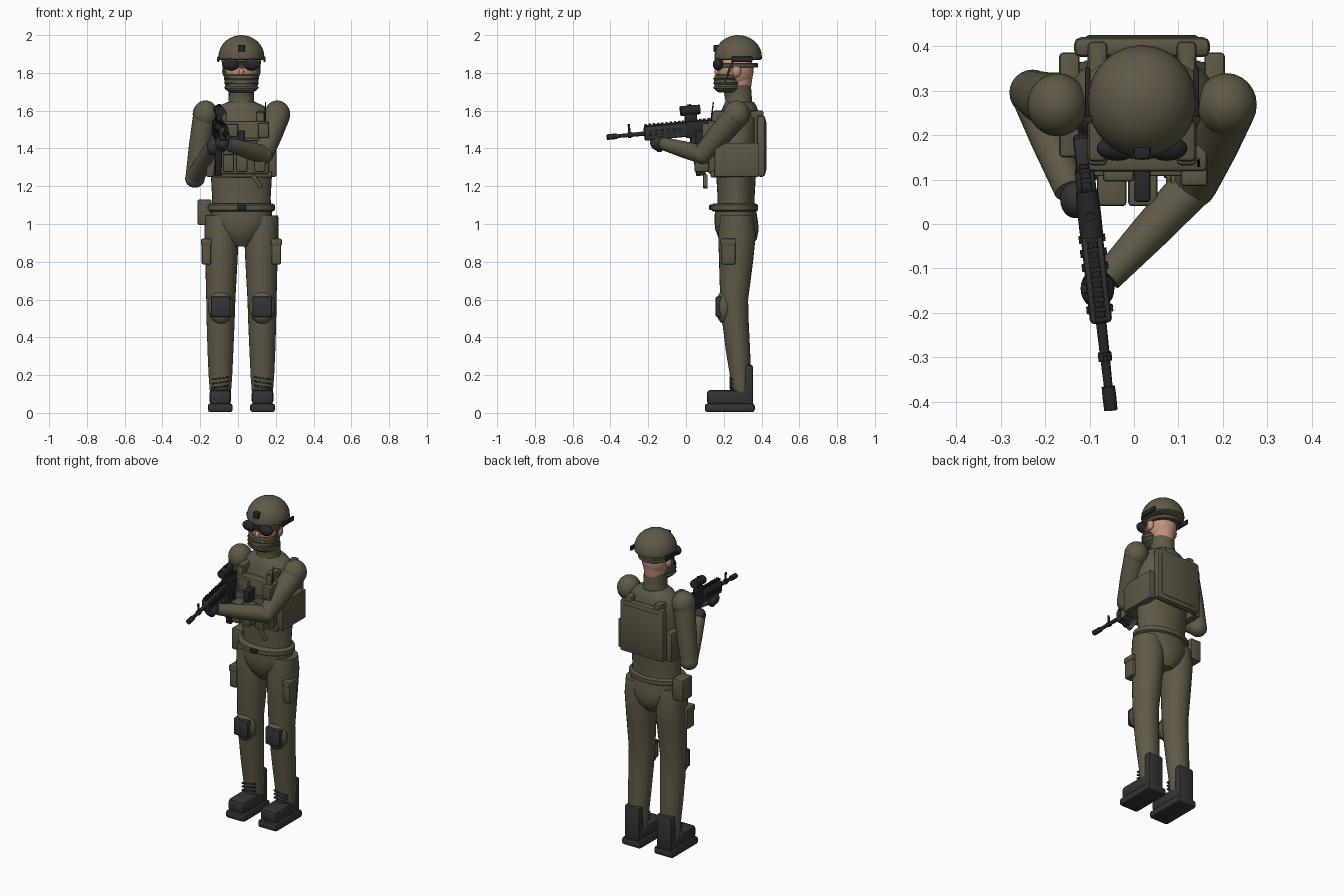
import bpy, bmesh, math
from mathutils import Vector, Matrix

CX = 0.018  # body centre line


def material(name, rgb):
    m = bpy.data.materials.new(name)
    m.diffuse_color = (*rgb, 1)
    return m


OLIVE = material("olive cloth", (0.115, 0.099, 0.062))
GEAR = material("olive gear", (0.107, 0.093, 0.058))
DARK = material("dark rubber", (0.034, 0.034, 0.035))
BLACK = material("black metal", (0.021, 0.021, 0.023))
SKIN = material("skin", (0.52, 0.29, 0.2))


def finish(name, bm, mat, matrix=None):
    if matrix:
        bm.transform(matrix)
    bmesh.ops.recalc_face_normals(bm, faces=bm.faces)
    me = bpy.data.meshes.new(name)
    bm.to_mesh(me)
    bm.free()
    me.materials.append(mat)
    ob = bpy.data.objects.new(name, me)
    bpy.context.collection.objects.link(ob)
    return ob


def box(name, x, y, z, mat, bevel=0.006, rot=None, matrix=None):
    """Bevelled box from (min, max) ranges; rot turns it about its centre."""
    bm = bmesh.new()
    bmesh.ops.create_cube(bm, size=1)
    size = [b - a for a, b in (x, y, z)]
    bmesh.ops.scale(bm, vec=size, verts=bm.verts)
    if bevel:
        bmesh.ops.bevel(bm, geom=bm.edges[:], offset=min(bevel, min(size) * 0.4),
                        segments=2, profile=0.5, affect='EDGES')
    if rot:
        bm.transform(rot)
    bm.transform(Matrix.Translation([(a + b) / 2 for a, b in (x, y, z)]))
    return finish(name, bm, mat, matrix)


def ball(name, c, r, mat):
    bm = bmesh.new()
    bmesh.ops.create_uvsphere(bm, u_segments=24, v_segments=14, radius=1)
    bmesh.ops.scale(bm, vec=r, verts=bm.verts)
    bm.transform(Matrix.Translation(c))
    return finish(name, bm, mat)


def loft(name, secs, mat, n=28, matrix=None):
    """Stack of horizontal ellipses (x, y, z, rx, ry), capped."""
    bm = bmesh.new()
    rings = []
    for x, y, z, rx, ry in secs:
        rings.append([bm.verts.new((x + rx * math.cos(a), y + ry * math.sin(a), z))
                      for a in (2 * math.pi * i / n for i in range(n))])
    for p, q in zip(rings, rings[1:]):
        for i in range(n):
            j = (i + 1) % n
            bm.faces.new((p[i], p[j], q[j], q[i]))
    bm.faces.new(rings[0])
    bm.faces.new(rings[-1])
    return finish(name, bm, mat, matrix)


def rod(name, a, b, r1, r2, mat, n=20, matrix=None):
    a, b = Vector(a), Vector(b)
    d = b - a
    m = Matrix.Translation(a) @ d.to_track_quat('Z', 'Y').to_matrix().to_4x4()
    if matrix:
        m = matrix @ m
    L = d.length
    mid = (r1 + r2) / 2 * 1.04
    return loft(name, [(0, 0, 0, r1, r1), (0, 0, L / 2, mid, mid), (0, 0, L, r2, r2)], mat, n, m)


# head, ears, neck and face cover
ball("head", (CX, 0.262, 1.815), (0.084, 0.096, 0.105), SKIN)
loft("nape", [(CX, 0.275, 1.69, 0.06, 0.065), (CX, 0.275, 1.8, 0.07, 0.08)], SKIN)
loft("neck_gaiter", [(CX, 0.28, 1.6, 0.085, 0.085), (CX, 0.28, 1.65, 0.068, 0.07),
                     (CX, 0.275, 1.69, 0.067, 0.072), (CX, 0.268, 1.735, 0.07, 0.076)], OLIVE)
loft("face_mask", [(CX, 0.235, 1.695, 0.06, 0.06), (CX, 0.225, 1.71, 0.083, 0.072),
                   (CX, 0.222, 1.75, 0.089, 0.074), (CX, 0.222, 1.785, 0.087, 0.07),
                   (CX, 0.222, 1.792, 0.08, 0.062)], OLIVE)
for i in range(3):
    z = 1.715 + i * 0.024
    loft("mask_fold", [(CX, 0.222, z, 0.087, 0.074), (CX, 0.222, z + 0.006, 0.093, 0.078),
                       (CX, 0.222, z + 0.012, 0.087, 0.074)], OLIVE)
ball("nose", (CX, 0.168, 1.805), (0.014, 0.018, 0.02), SKIN)

# helmet and its fittings
dome = [(CX, 0.276, 1.868, 0.112, 0.116), (CX, 0.276, 1.874, 0.12, 0.125)]
dome += [(CX, 0.276, 1.884 + 0.116 * math.sin(t), 0.122 * math.cos(t), 0.126 * math.cos(t))
         for t in (math.radians(a) for a in (0, 12, 24, 36, 48, 60, 72, 82, 88))]
loft("helmet", dome, OLIVE, 32)
box("helmet_mount", (CX - 0.019, CX + 0.019), (0.146, 0.185), (1.91, 1.948), BLACK)
loft("goggle_strap", [(CX, 0.27, 1.828, 0.094, 0.106), (CX, 0.27, 1.832, 0.099, 0.111),
                      (CX, 0.27, 1.848, 0.099, 0.111), (CX, 0.27, 1.852, 0.094, 0.106)], GEAR)
box("goggle_bridge", (CX - 0.05, CX + 0.05), (0.155, 0.18), (1.838, 1.862), BLACK)
for s in (-1, 1):
    ball("ear", (CX + s * 0.086, 0.268, 1.81), (0.016, 0.024, 0.032), SKIN)
    ball("goggle_lens", (CX + s * 0.056, 0.17, 1.845), (0.046, 0.028, 0.032), BLACK)
    box("helmet_rail", (CX + s * 0.122 - 0.006, CX + s * 0.122 + 0.006), (0.24, 0.352),
        (1.858, 1.886), BLACK, 0.004)
    rod("chin_strap", (CX + s * 0.1, 0.25, 1.87), (CX + s * 0.082, 0.2, 1.74), 0.006, 0.006, GEAR, 8)

# torso, pelvis and belt
loft("torso", [(CX, 0.265, 1.06, 0.158, 0.1), (CX, 0.265, 1.14, 0.155, 0.098),
               (CX, 0.265, 1.26, 0.162, 0.105), (CX, 0.27, 1.42, 0.17, 0.115),
               (CX, 0.28, 1.53, 0.168, 0.112), (CX, 0.285, 1.59, 0.15, 0.1),
               (CX, 0.285, 1.625, 0.12, 0.088), (CX, 0.285, 1.645, 0.075, 0.075)], OLIVE, 32)
loft("pelvis", [(CX, 0.262, 1.08, 0.16, 0.108), (CX, 0.265, 1.02, 0.165, 0.115),
                (CX, 0.27, 0.97, 0.145, 0.115), (CX, 0.275, 0.92, 0.1, 0.1),
                (CX, 0.275, 0.88, 0.05, 0.065)], OLIVE)
loft("belt", [(CX, 0.257, 1.066, 0.165, 0.112), (CX, 0.257, 1.074, 0.178, 0.125),
              (CX, 0.257, 1.1, 0.178, 0.125), (CX, 0.257, 1.108, 0.165, 0.112)], GEAR, 32)
box("buckle", (CX - 0.024, CX + 0.024), (0.122, 0.14), (1.073, 1.102), BLACK)
box("hip_pouch", (-0.215, -0.14), (0.24, 0.34), (0.995, 1.13), GEAR, 0.01)

# legs, knee pads, pockets and boots
for s in (-1, 1):
    def X(d):
        return CX + s * d

    def span(a, b):
        return tuple(sorted((X(a), X(b))))

    loft("leg", [(X(0.104), 0.268, 1.045, 0.091, 0.085), (X(0.105), 0.27, 0.95, 0.091, 0.1),
                 (X(0.106), 0.265, 0.8, 0.085, 0.09), (X(0.109), 0.255, 0.6, 0.077, 0.074),
                 (X(0.11), 0.262, 0.48, 0.074, 0.07), (X(0.111), 0.276, 0.32, 0.068, 0.064),
                 (X(0.111), 0.288, 0.19, 0.062, 0.054), (X(0.111), 0.29, 0.1, 0.055, 0.05)], OLIVE)
    ball("knee_cushion", (X(0.109), 0.205, 0.56), (0.068, 0.048, 0.09), OLIVE)
    box("knee_plate", span(0.058, 0.162), (0.155, 0.2), (0.508, 0.617), DARK, 0.012)
    box("thigh_pocket", span(0.16, 0.21), (0.187, 0.262), (0.785, 0.918), GEAR, 0.01)
    box("pocket_flap", span(0.157, 0.214), (0.183, 0.266), (0.885, 0.922), GEAR, 0.008)
    box("boot_sole", span(0.046, 0.178), (0.1, 0.364), (0.004, 0.05), DARK, 0.014)
    box("boot_foot", span(0.054, 0.17), (0.11, 0.33), (0.045, 0.122), DARK, 0.02)
    box("boot_shaft", span(0.06, 0.164), (0.298, 0.355), (0.04, 0.255), DARK, 0.012)
    loft("boot_ankle", [(X(0.111), 0.285, 0.1, 0.056, 0.056), (X(0.111), 0.29, 0.15, 0.054, 0.052)], DARK)
    for i in range(3):
        z = 0.135 + i * 0.022
        box("lace", span(0.065, 0.157), (0.23, 0.25), (z, z + 0.008), DARK, 0.003,
            Matrix.Rotation(s * 0.15, 4, 'Y'))
    # side armour, shoulder straps, pack sides
    box("side_panel", span(0.14, 0.186), (0.15, 0.385), (1.25, 1.43), GEAR, 0.008)
    box("shoulder_strap", span(0.078, 0.122), (0.14, 0.41), (1.555, 1.6), GEAR, 0.012)
    box("strap_back", span(0.078, 0.122), (0.36, 0.41), (1.4, 1.6), GEAR, 0.01)
    box("strap_front", span(0.078, 0.122), (0.132, 0.175), (1.45, 1.59), GEAR, 0.01)
    ball("shoulder", (CX + s * 0.19, 0.268, 1.58), (0.068, 0.071, 0.074), OLIVE)

# vest front, pouches and back pack
box("vest_plate", (-0.105, 0.165), (0.118, 0.18), (1.265, 1.545), GEAR, 0.012)
box("vest_band", (-0.13, 0.18), (0.13, 0.22), (1.245, 1.28), GEAR, 0.01)
box("vest_strip", (-0.09, 0.15), (0.108, 0.13), (1.44, 1.455), GEAR, 0.004)
for x in (-0.05, 0.02, 0.115):
    box("magazine_pouch", (x - 0.03, x + 0.03), (0.045, 0.125), (1.275, 1.4), GEAR, 0.01)
    box("pouch_flap", (x - 0.033, x + 0.033), (0.04, 0.122), (1.365, 1.405), GEAR, 0.008)
box("chest_pouch", (0.105, 0.165), (0.085, 0.13), (1.455, 1.535), GEAR, 0.008)
box("left_chest_pouch", (-0.07, 0.0), (0.095, 0.13), (1.46, 1.53), GEAR, 0.008)
box("radio", (0.001, 0.037), (0.05, 0.125), (1.42, 1.495), BLACK, 0.006)
rod("antenna", (0.145, 0.13, 1.53), (0.145, 0.145, 1.645), 0.004, 0.003, BLACK, 8)
box("hanging_tag", (0.09, 0.112), (0.09, 0.115), (1.185, 1.265), GEAR, 0.005,
    Matrix.Rotation(-0.6, 4, 'Y'))
box("back_pack", (-0.135, 0.171), (0.375, 0.42), (1.25, 1.575), GEAR, 0.016)
box("pack_panel", (-0.11, 0.146), (0.4, 0.425), (1.275, 1.55), GEAR, 0.012)

# arms and gloved hands
rod("right_upper_arm", (-0.175, 0.27, 1.57), (-0.228, 0.295, 1.25), 0.064, 0.05, OLIVE)
ball("right_elbow", (-0.228, 0.295, 1.24), (0.052, 0.052, 0.048), OLIVE)
rod("right_forearm", (-0.228, 0.295, 1.245), (-0.145, 0.075, 1.4), 0.05, 0.034, OLIVE)
ball("right_hand", (-0.132, 0.055, 1.41), (0.034, 0.042, 0.045), DARK)
rod("left_upper_arm", (0.208, 0.262, 1.57), (0.136, 0.09, 1.37), 0.066, 0.052, OLIVE)
ball("left_elbow", (0.134, 0.088, 1.367), (0.052, 0.052, 0.05), OLIVE)
rod("left_forearm", (0.134, 0.088, 1.367), (-0.06, -0.12, 1.425), 0.05, 0.034, OLIVE)
ball("left_hand", (-0.082, -0.145, 1.43), (0.038, 0.045, 0.042), DARK)

# rifle, built along its own y axis
back = Vector((-0.11, 1, 0.095)).normalized()
side = back.cross(Vector((0, 0, 1))).normalized()
R = Matrix((side, back, side.cross(back))).transposed().to_4x4()
R = Matrix.Translation((-0.087, -0.1, 1.49)) @ R


def gun(name, w, y, z, mat=BLACK, bevel=0.005, rot=None):
    box(name, (-w / 2, w / 2), y, z, mat, bevel, rot, R)


gun("handguard", 0.05, (-0.122, 0.105), (-0.038, 0.036), DARK, 0.01)
gun("receiver", 0.044, (0.1, 0.225), (-0.046, 0.04))
gun("stock", 0.036, (0.22, 0.3), (-0.055, 0.03), DARK, 0.008)
gun("top_rail", 0.022, (-0.12, 0.24), (0.034, 0.044))
for i in range(16):
    y = -0.116 + i * 0.0225
    gun("rail_tooth", 0.026, (y, y + 0.01), (0.042, 0.05), BLACK, 0)
for s in (-1, 1):
    for i in range(6):
        y = -0.1 + i * 0.032
        box("guard_rib", (s * 0.026 - 0.004, s * 0.026 + 0.004), (y, y + 0.016), (-0.012, 0.012),
            BLACK, 0.002, None, R)
gun("magazine", 0.036, (0.125, 0.175), (-0.25, -0.03), BLACK, 0.006, Matrix.Rotation(0.08, 4, 'X'))
gun("pistol_grip", 0.03, (0.185, 0.22), (-0.13, -0.03), DARK, 0.008, Matrix.Rotation(0.25, 4, 'X'))
gun("fore_grip", 0.028, (-0.065, -0.035), (-0.105, -0.03), DARK, 0.008)
gun("front_sight", 0.01, (-0.206, -0.194), (0, 0.058), BLACK, 0.003)
gun("scope_mount", 0.03, (0.1, 0.165), (0.04, 0.08))
rod("barrel", (0, -0.1, 0), (0, -0.31, 0), 0.012, 0.009, BLACK, 14, R)
rod("muzzle", (0, -0.268, 0), (0, -0.322, 0), 0.015, 0.015, BLACK, 14, R)
rod("gas_block", (0, -0.19, 0), (0, -0.21, 0), 0.015, 0.015, BLACK, 14, R)
rod("scope", (0, 0.08, 0.1), (0, 0.185, 0.1), 0.026, 0.025, BLACK, 20, R)
rod("scope_knob", (0, 0.13, 0.1), (0, 0.13, 0.132), 0.01, 0.01, BLACK, 12, R)

# smooth shading with sharp edges kept
for ob in bpy.context.scene.objects:
    ob.select_set(True)
    bpy.context.view_layer.objects.active = ob
bpy.ops.object.shade_smooth_by_angle(angle=math.radians(35))
